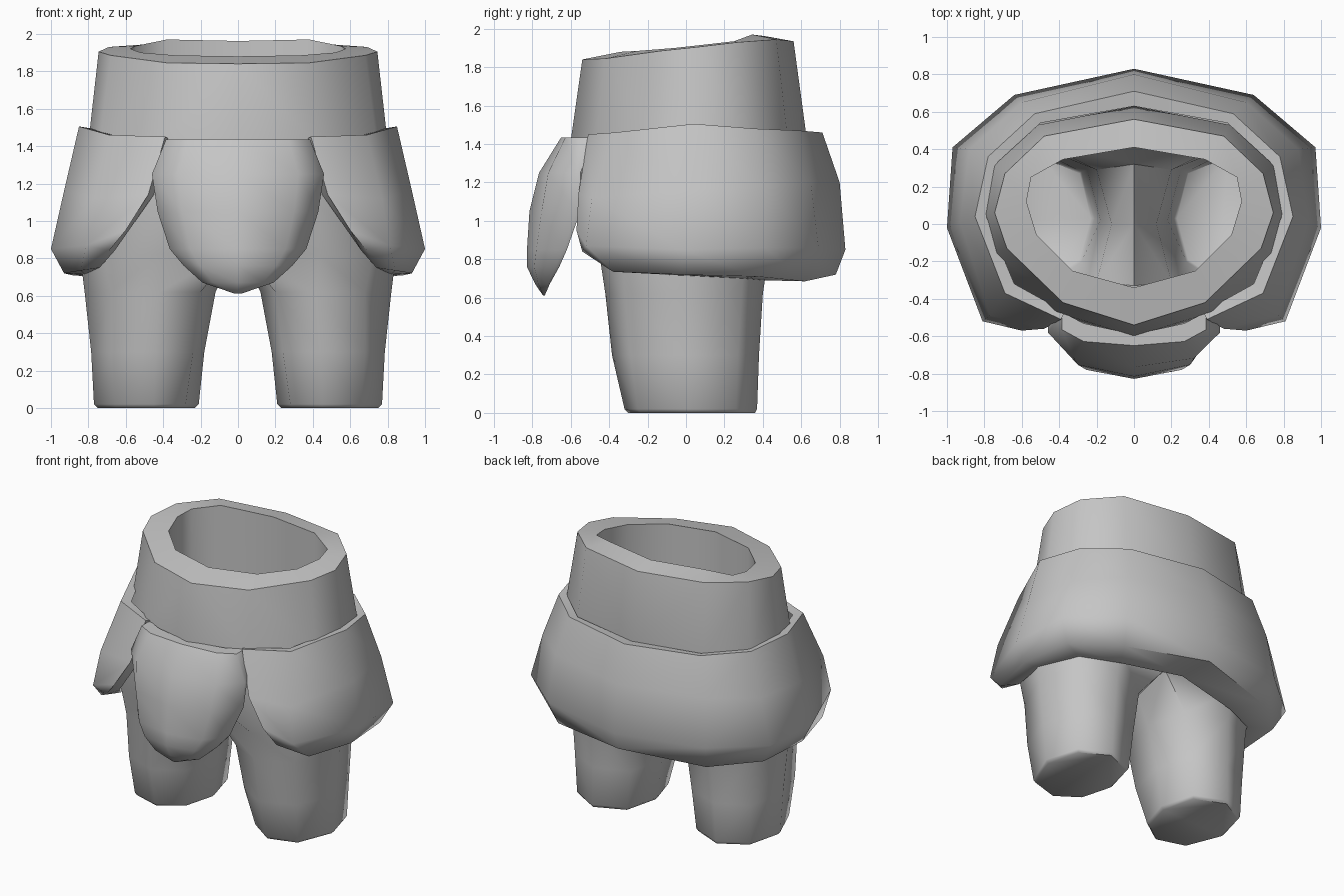
import bpy, bmesh, math

cloth = bpy.data.materials.new("grey cloth")
cloth.diffuse_color = (0.56, 0.56, 0.56, 1)


def finish(name, bm, angle=55):
    """Weld, orient and smooth a part."""
    bmesh.ops.remove_doubles(bm, verts=bm.verts, dist=0.0005)
    bmesh.ops.recalc_face_normals(bm, faces=bm.faces)
    mesh = bpy.data.meshes.new(name)
    bm.to_mesh(mesh)
    bm.free()
    mesh.materials.append(cloth)
    obj = bpy.data.objects.new(name, mesh)
    bpy.context.collection.objects.link(obj)
    bpy.ops.object.select_all(action='DESELECT')
    bpy.context.view_layer.objects.active = obj
    obj.select_set(True)
    bpy.ops.object.shade_smooth_by_angle(angle=math.radians(angle))
    return obj


def loft(bm, rows, side=1, closed=False):
    """Quads between successive rows of points; side=-1 mirrors in x."""
    grid = [[bm.verts.new((x * side, y, z)) for x, y, z in r] for r in rows]
    for a, b in zip(grid, grid[1:]):
        n = len(a)
        for i in range(n if closed else n - 1):
            j = (i + 1) % n
            bm.faces.new((a[i], a[j], b[j], b[i]))
    return grid


def flat(points, z):
    return [(x, y, z) for x, y in points]


# Trousers: half waist from front centre to back centre, then an eight-sided leg
hole = [(0, -.34), (.33, -.25), (.52, -.06), (.575, .12), (.55, .25), (.38, .345), (0, .41)]
rim_z = (1.88, 1.885, 1.90, 1.92, 1.935, 1.97, 1.962)
waist = [
    flat(hole, 1.46),
    [(x, y, z) for (x, y), z in zip(hole, rim_z)],
    [(0, -.54, 1.84), (.38, -.42, 1.845), (.68, -.13, 1.885), (.745, .06, 1.905),
     (.69, .27, 1.93), (.48, .47, 1.945), (0, .56, 1.935)],
    flat([(0, -.60), (.42, -.47), (.74, -.16), (.80, .05),
          (.75, .32), (.51, .53), (0, .63)], 1.42),
    flat([(0, -.53), (.44, -.49), (.75, -.27), (.85, .02),
          (.77, .32), (.50, .50), (0, .54)], 1.08),
]
crotch = [(0, -.33, .86), (.43, -.45, .82), (.72, -.33, .82), (.845, 0, .82),
          (.74, .30, .82), (.48, .43, .82), (0, .32, .86), (0, 0, .88)]
leg = [
    crotch,
    flat([(.20, -.31), (.42, -.42), (.68, -.32), (.82, 0),
          (.72, .29), (.48, .40), (.20, .29), (.12, 0)], .62),
    flat([(.24, -.27), (.44, -.385), (.68, -.29), (.785, 0),
          (.71, .27), (.49, .38), (.25, .29), (.18, .02)], .30),
    flat([(.28, -.20), (.45, -.32), (.66, -.25), (.77, .01),
          (.70, .26), (.50, .37), (.28, .28), (.21, .03)], .02),
    flat([(.29, -.19), (.45, -.30), (.65, -.24), (.75, .01),
          (.69, .25), (.50, .36), (.29, .27), (.23, .03)], 0),
]
bm = bmesh.new()
for s in (1, -1):
    loft(bm, waist + [crotch[:7]], s)
    bm.faces.new(loft(bm, leg, s, closed=True)[-1])
finish("trousers", bm, 60)

# Skirt: wrap open at the front, rows run from the waist over the rim,
# down the outside and under to the legs
skirt = [
    [(.37, -.47, 1.44), (.64, -.32, 1.45), (.79, .04, 1.495),
     (.73, .33, 1.47), (.50, .54, 1.46), (0, .63, 1.45)],
    [(.39, -.51, 1.45), (.69, -.37, 1.46), (.85, .04, 1.505),
     (.78, .36, 1.48), (.53, .59, 1.47), (0, .71, 1.46)],
    [(.48, -.56, 1.14), (.77, -.49, 1.12), (.93, .01, 1.16),
     (.88, .40, 1.18), (.60, .65, 1.20), (0, .80, 1.20)],
    [(.60, -.57, .95), (.81, -.52, .87), (1, -.02, .85),
     (.97, .41, .86), (.64, .69, .86), (0, .83, .85)],
    [(.69, -.54, .84), (.84, -.38, .735), (.93, -.02, .72),
     (.89, .37, .71), (.60, .62, .685), (0, .78, .72)],
    [(.66, -.43, .84), (.74, -.30, .75), (.82, -.01, .715),
     (.73, .30, .70), (.48, .42, .69), (0, .50, .73)],
]
bm = bmesh.new()
for s in (1, -1):
    g = loft(bm, skirt, s)
    inner = bm.verts.new((.45 * s, -.48, 1.14))
    bm.faces.new((g[0][0], g[1][0], g[2][0], inner))
    bm.faces.new((inner, g[2][0], g[3][0], g[4][0], g[5][0]))
finish("skirt", bm, 65)

# Front flap: height, half width, outer centre and edge depth, inner centre and edge depth
flap = [(1.435, .385, -.65, -.565, -.59, -.47), (1.25, .46, -.765, -.58, -.63, -.55),
        (1.05, .43, -.815, -.57, -.69, -.55), (.85, .365, -.828, -.64, -.73, -.62),
        (.76, .29, -.828, -.68, -.75, -.66), (.67, .19, -.785, -.72, -.75, -.71),
        (.612, .02, -.745, -.738, -.738, -.735)]
cols = (-1, -.7, 0, .7, 1)
bm = bmesh.new()
rows = []
for z, w, c, e, ci, ei in flap:
    front = [(u * w, c + (e - c) * abs(u) ** 3.8, z) for u in cols]
    back = [(u * w, ci + (ei - ci) * abs(u) ** 2, z) for u in reversed(cols)]
    rows.append(front + back)
g = loft(bm, rows, closed=True)
bm.faces.new(g[0])
bm.faces.new(g[-1])
finish("front_flap", bm, 60)
